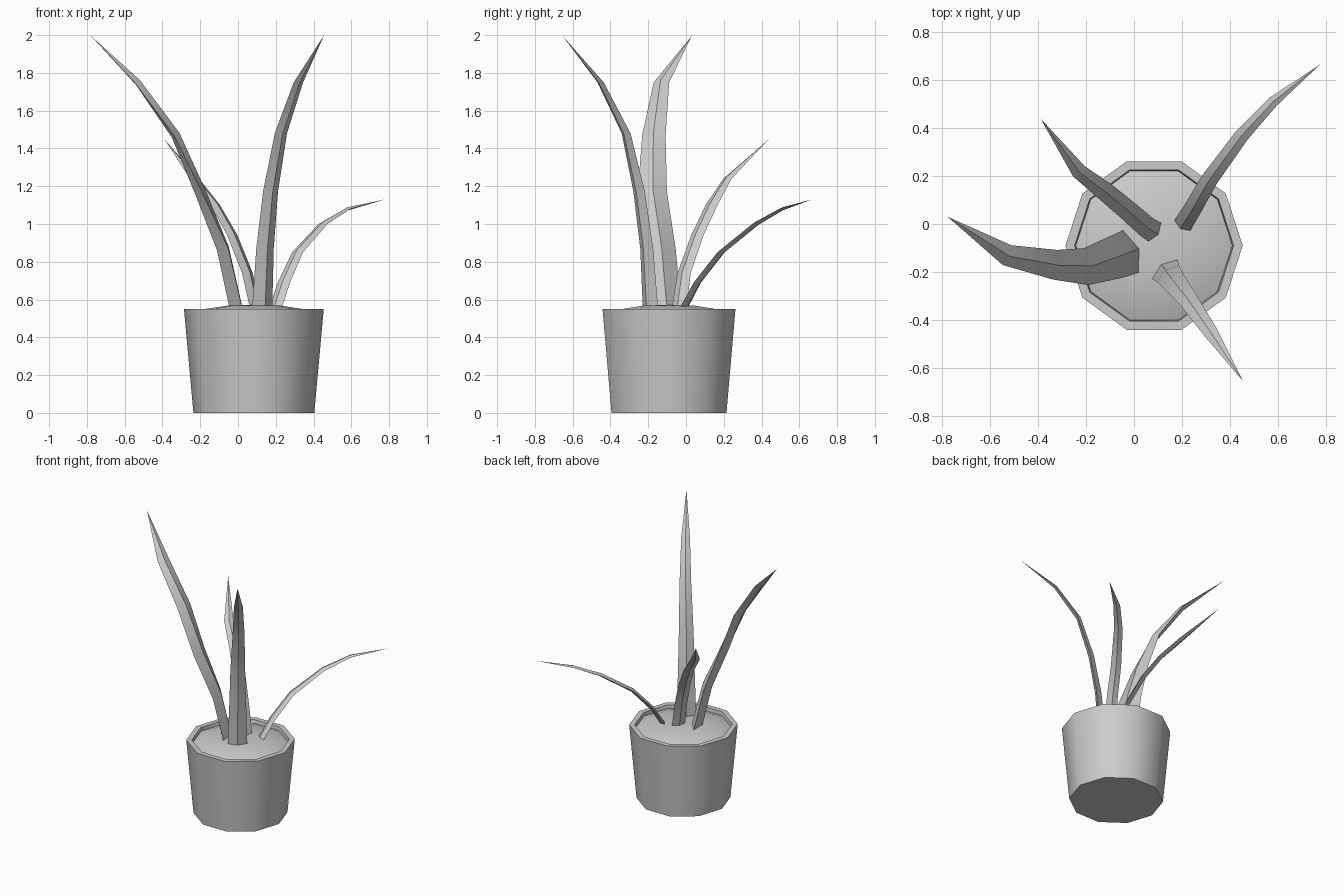
import bpy, bmesh, math
from mathutils import Vector

if "Cube" in bpy.data.objects:
    bpy.data.objects.remove(bpy.data.objects["Cube"])

CX, CY, SIDES = 0.084, -0.09, 10


def make_object(name, bm, angle):
    bmesh.ops.recalc_face_normals(bm, faces=bm.faces)
    mesh = bpy.data.meshes.new(name)
    bm.to_mesh(mesh)
    bm.free()
    ob = bpy.data.objects.new(name, mesh)
    bpy.context.collection.objects.link(ob)
    bpy.ops.object.select_all(action='DESELECT')
    ob.select_set(True)
    bpy.context.view_layer.objects.active = ob
    bpy.ops.object.shade_smooth_by_angle(angle=math.radians(angle))
    return ob


def skin(bm, rings):
    # bridge consecutive rings of equal length
    for a, b in zip(rings, rings[1:]):
        n = len(a)
        for i in range(n):
            j = (i + 1) % n
            bm.faces.new((a[i], a[j], b[j], b[i]))


def fan(bm, ring, point):
    tip = bm.verts.new(point)
    for i in range(len(ring)):
        bm.faces.new((ring[i], ring[(i + 1) % len(ring)], tip))


def pot_rings(bm, profile):
    return [[bm.verts.new((CX + r * math.cos(2 * math.pi * i / SIDES),
                           CY + r * math.sin(2 * math.pi * i / SIDES), z))
             for i in range(SIDES)] for r, z in profile]


# Pot: tapered ten-sided shell with a rim
bm = bmesh.new()
rings = pot_rings(bm, [(0.32, 0), (0.37, 0.55), (0.332, 0.55), (0.325, 0.50)])
skin(bm, rings)
bm.faces.new(rings[0])
make_object("pot", bm, 40)

# Soil: shallow dome inside the rim
bm = bmesh.new()
rings = pot_rings(bm, [(0.327, 0.525), (0.26, 0.55), (0.14, 0.568)])
skin(bm, rings)
fan(bm, rings[-1], (CX, CY, 0.573))
make_object("soil", bm, 40)


def leaf(name, path, widths):
    # diamond section swept along the path, closing to a point
    pts = [Vector(p) for p in path]
    bm = bmesh.new()
    rings = []
    for i, w in enumerate(widths):
        t = (pts[i + 1] - pts[max(i - 1, 0)]).normalized()
        side = t.cross(Vector((0, 0, 1))).normalized()
        up = side.cross(t)
        h = w / 2
        rings.append([bm.verts.new(pts[i] + side * h * u + up * h * v)
                      for u, v in ((1, 0), (0, 0.38), (-1, 0), (0, -0.38))])
    skin(bm, rings)
    bm.faces.new(rings[0])
    fan(bm, rings[-1], pts[-1])
    make_object(name, bm, 30)


# Leaves: path points from base to tip, with width at each point but the tip
leaf("leaf_left",
     [(-0.005, -0.112, 0.53), (-0.08, -0.14, 0.87), (-0.2, -0.178, 1.17),
      (-0.33, -0.17, 1.47), (-0.53, -0.13, 1.75), (-0.778, 0.03, 1.995)],
     [0.19, 0.18, 0.155, 0.125, 0.09])
leaf("leaf_front_right",
     [(0.127, -0.187, 0.53), (0.143, -0.208, 0.87), (0.172, -0.248, 1.17),
      (0.227, -0.317, 1.48), (0.32, -0.452, 1.75), (0.456, -0.657, 2.0)],
     [0.135, 0.115, 0.1, 0.08, 0.06])
leaf("leaf_back_right",
     [(0.19, -0.025, 0.53), (0.243, 0.06, 0.69), (0.315, 0.185, 0.85),
      (0.45, 0.37, 1.0), (0.58, 0.51, 1.08), (0.778, 0.667, 1.13)],
     [0.08, 0.075, 0.07, 0.06, 0.045])
leaf("leaf_back_left",
     [(0.095, -0.04, 0.53), (0.05, -0.01, 0.74), (-0.03, 0.06, 0.94),
      (-0.12, 0.135, 1.1), (-0.23, 0.22, 1.24), (-0.39, 0.44, 1.45)],
     [0.095, 0.09, 0.085, 0.08, 0.065])
